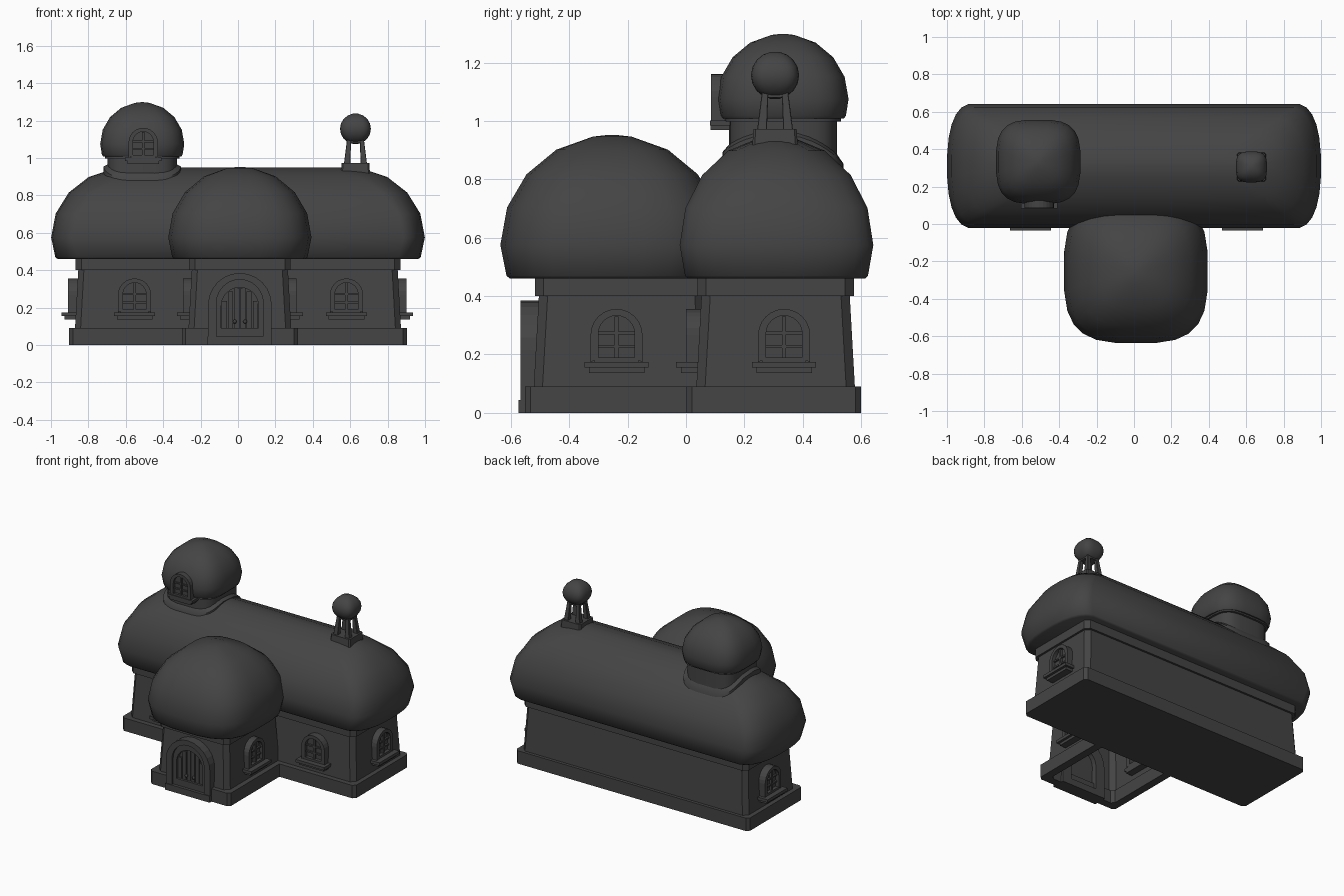
import bpy, bmesh
from math import sin, cos, pi, copysign, radians
from mathutils import Matrix, Vector

if "Cube" in bpy.data.objects:
    bpy.data.objects.remove(bpy.data.objects["Cube"])

DARK = bpy.data.materials.new("dark_grey")
DARK.diffuse_color = (.058, .058, .058, 1)
DARK.use_nodes = True
DARK.node_tree.nodes["Principled BSDF"].inputs["Base Color"].default_value = DARK.diffuse_color


def make(name, bm, smooth=False, mat=None):
    if mat:
        bm.transform(mat)
    bmesh.ops.recalc_face_normals(bm, faces=bm.faces)
    me = bpy.data.meshes.new(name)
    bm.to_mesh(me)
    bm.free()
    me.materials.append(DARK)
    ob = bpy.data.objects.new(name, me)
    bpy.context.collection.objects.link(ob)
    if smooth:
        bpy.ops.object.select_all(action='DESELECT')
        ob.select_set(True)
        bpy.context.view_layer.objects.active = ob
        bpy.ops.object.shade_smooth_by_angle(angle=0.8)
    return ob


def loft(name, rings, bottom=True, top=True, smooth=False):
    """Skin a stack of point rings."""
    bm = bmesh.new()
    vs = [[bm.verts.new(p) for p in r] for r in rings]
    n = len(vs[0])
    for a, b in zip(vs, vs[1:]):
        for i in range(n):
            j = (i + 1) % n
            bm.faces.new((a[i], a[j], b[j], b[i]))
    if bottom:
        bm.faces.new(vs[0])
    if top:
        bm.faces.new(vs[-1])
    return make(name, bm, smooth)


def rounded(cx, cy, z, a, b, n=3.2, rx=None, count=24):
    """Superellipse ring; rx limits the rounded length at the ends."""
    rx = a if rx is None else rx
    pts = []
    for i in range(count):
        t = 2 * pi * (i + .5) / count
        c, s = cos(t), sin(t)
        x = copysign(a - rx + rx * abs(c) ** (2 / n), c)
        pts.append(Vector((cx + x, cy + copysign(b * abs(s) ** (2 / n), s), z)))
    return pts


def octagon(cx, cy, z, a, b, c):
    """Rectangle ring with chamfered corners."""
    q = [(a, -b + c), (a, b - c), (a - c, b), (-a + c, b),
         (-a, b - c), (-a, -b + c), (-a + c, -b), (a - c, -b)]
    return [Vector((cx + x, cy + y, z)) for x, y in q]


def dome_profile(z_low, z_mid, z_top, low):
    """(width factor, z): tucked-in lower lip, then an arc in 20 degree steps."""
    arc = [(cos(radians(a)), z_mid + (z_top - z_mid) * sin(radians(a)))
           for a in (0, 20, 40, 60, 80)]
    return [(low - .03, z_low), (low, z_low + .01)] + arc + [(.04, z_top)]


def dome(name, cx, cy, h, profile, count=24):
    loft(name, [rounded(cx, cy, z, h * f, h * f, 2.35 + .85 * f, count=count)
                for f, z in profile], smooth=True)


def add_box(bm, x0, x1, y0, y1, z0, z1):
    m = Matrix.Translation(((x0 + x1) / 2, (y0 + y1) / 2, (z0 + z1) / 2)) \
        @ Matrix.Diagonal((x1 - x0, y1 - y0, z1 - z0, 1))
    bmesh.ops.create_cube(bm, size=1, matrix=m)


def arch(hw, z0, top, n=12):
    pts = [(-hw, z0)]
    pts += [(-hw * cos(pi * i / n), top - hw + hw * sin(pi * i / n)) for i in range(n + 1)]
    return pts + [(hw, z0)]


def add_arch_ring(bm, outer, inner, y0, y1):
    o, i = arch(*outer), arch(*inner)
    loops = [[bm.verts.new((x, y, z)) for x, z in p]
             for p, y in ((o, y0), (o, y1), (i, y1), (i, y0))]
    for k in range(4):
        a, b = loops[k], loops[(k + 1) % 4]
        for j in range(len(a) - 1):
            bm.faces.new((a[j], a[j + 1], b[j + 1], b[j]))
    for e in (0, -1):
        bm.faces.new([l[e] for l in loops])


def add_arch_panel(bm, hw, z0, top, y):
    bm.faces.new([bm.verts.new((x, y, z)) for x, z in arch(hw, z0, top)])


def window(name, loc, turn=0, s=1.0, depth=.08, pane=.025, sill=.034):
    """Arched window; local -y faces out, origin is at sill top, frame front."""
    bm = bmesh.new()
    add_arch_ring(bm, (.089, 0, .183), (.062, .015, .16), depth, 0)
    add_box(bm, -.075, .075, .002, depth, 0, .017)
    add_arch_panel(bm, .064, .01, .162, pane)
    add_box(bm, -.007, .007, pane * .4, pane + .005, .015, .158)
    for z in (.055, .1):
        add_box(bm, -.062, .062, pane * .5, pane + .005, z - .005, z + .005)
    add_box(bm, -.11, .11, -sill, depth, -.018, .002)
    add_box(bm, -.095, .095, -sill * .5, depth, -.036, -.018)
    m = Matrix.Translation(loc) @ Matrix.Rotation(turn, 4, 'Z') @ Matrix.Scale(s, 4)
    return make(name, bm, mat=m)


def walls(name, cx, cy, a, b, closed):
    """Tapered wall with an overhanging band at the top."""
    spec = [(.08, 0), (.40, .018), (.40, .004), (.47, .004)]
    loft(name, [octagon(cx, cy, z, a - d, b - d, .03) for z, d in spec], closed, closed)


# Main hall: the roof ends curve in over a length of 0.4
loft("main_plinth", [octagon(0, .3, z, .903, .3, .02) for z in (0, .09)])
walls("main_walls", 0, .307, .872, .272, True)
main = dome_profile(.46, .575, .948, .945)
loft("main_roof", [rounded(0, .31, z, .6 + .4 * f, .334 * f, 2.4, .14 + (1 - f) * .12)
                   for f, z in main], smooth=True)

# Front wing, open underneath
WX, WY = .01, -.242
ring = [(.255, .09), (.255, 0), (.31, 0), (.31, .09), (.255, .09)]
loft("wing_plinth", [octagon(WX, WY, z, h, h, .02) for h, z in ring], False, False)
walls("wing_walls", WX, -.222, .275, .30, False)
dome("wing_roof", WX, -.253, .385, dome_profile(.46, .575, .952, .945))

# Roof tower: collar that follows the main roof, neck, band, dome
TX, TY = -.512, .332


def collar_ring(h, lift):
    pts = rounded(TX, TY, 0, h, h, 4, count=40)
    for p in pts:
        p.z = .575 + .373 * max(0, 1 - ((p.y - .31) / .333) ** 2) ** .5 + lift
    return pts


loft("tower_collar", [collar_ring(.208, -.05), collar_ring(.208, .008), collar_ring(.183, .02)],
     False, False, True)
loft("tower_neck", [rounded(TX, TY, z, .186, .186, 4) for z in (.78, 1.01)], smooth=True)
loft("tower_band", [rounded(TX, TY, z, .2, .2, 4) for z in (.998, 1.02)], smooth=True)
dome("tower_dome", TX, TY, .226, dome_profile(1.008, 1.075, 1.298, .96))
window("tower_window", (-.507, .086, 1.0), s=.88, depth=.16, pane=.02, sill=.004)

# Hall and wing windows
for side, x in (("left", -.553), ("right", .58)):
    window("hall_front_window_" + side, (x, 0, .173))
window("hall_end_window_right", (.902, .336, .173), pi / 2)
window("hall_end_window_left", (-.91, .336, .173), -pi / 2)
window("wing_window_right", (WX + .303, -.238, .173), pi / 2)
window("wing_window_left", (WX - .303, -.238, .173), -pi / 2)

# Door: stepped arch surround, planks, knobs, threshold
bm = bmesh.new()
add_arch_ring(bm, (.17, 0, .385), (.125, 0, .35), -.48, -.567)
add_arch_ring(bm, (.127, .03, .352), (.1, .03, .308), -.48, -.552)
add_box(bm, -.172, .172, -.573, -.48, 0, .045)
make("door_surround", bm, mat=Matrix.Translation((WX, 0, 0)))
bm = bmesh.new()
add_arch_panel(bm, .104, .03, .312, -.525)
for k in range(6):
    x0, x1 = -.1 + k / 30, -.1 + (k + 1) / 30
    far = max(abs(x0), abs(x1)) - .004
    top = .208 + (max(0, .01 - far * far)) ** .5
    add_box(bm, x0 + .003, x1 - .003, -.537, -.52, .045, top)
for x in (-.028, .028):
    bmesh.ops.create_uvsphere(bm, u_segments=10, v_segments=6, radius=.011,
                              matrix=Matrix.Translation((x, -.545, .125)))
make("door", bm, mat=Matrix.Translation((WX, 0, 0)))

# Chimney: slab, four leaning posts, cap, rounded top
CX, CY = .628, .305
loft("chimney_base", [octagon(CX, CY, z, h, h, .008) for h, z in ((.08, .88), (.074, .972))])
for sx in (-1, 1):
    for sy in (-1, 1):
        loft("chimney_post", [octagon(CX + sx * o, CY + sy * o, z, h, h, .002)
                              for o, h, z in ((.045, .017, .965), (.034, .011, 1.1))])
loft("chimney_cap", [octagon(CX, CY, z, .046, .046, .004) for z in (1.08, 1.11)])
dome("chimney_ball", CX, CY, .083,
     [(cos(t), 1.156 + .082 * sin(t)) for t in (radians(a) for a in range(-80, 81, 20))], 24)
